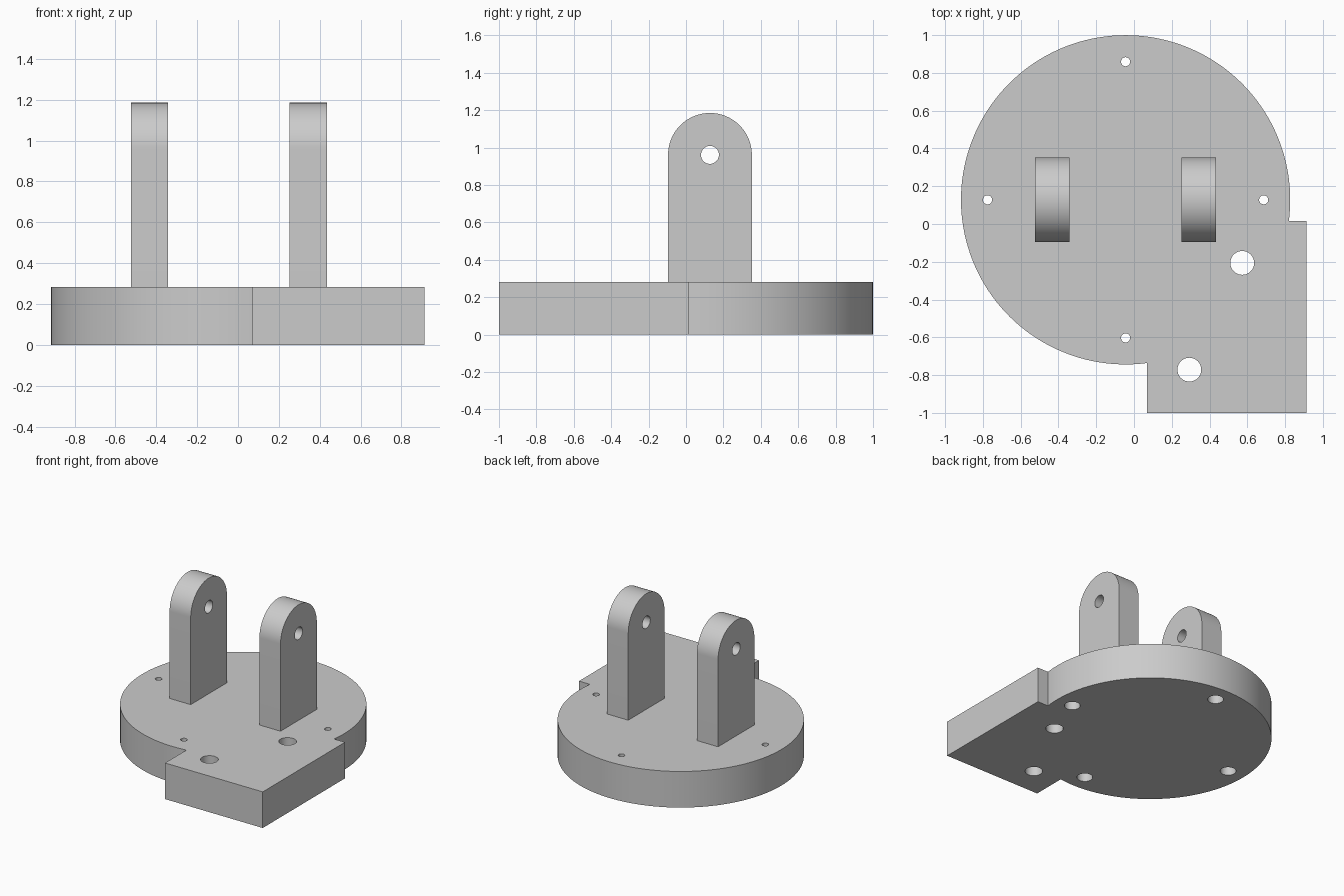
import bpy, bmesh
from math import pi, cos, sin, asin, acos
from mathutils import Matrix, Vector

if "Cube" in bpy.data.objects:
    bpy.data.objects.remove(bpy.data.objects["Cube"])

grey = bpy.data.materials.new("light grey")
grey.use_nodes = True
grey.diffuse_color = (0.6, 0.6, 0.6, 1)
grey.node_tree.nodes["Principled BSDF"].inputs["Base Color"].default_value = (0.6, 0.6, 0.6, 1)

CX, CY, R = -0.0445, 0.128, 0.8715   # disc centre and radius
BASE = 0.282                         # base thickness
EYE_Z, EYE_R = 0.961, 0.224          # lug eye height and rounding


def arc(cx, cy, r, start, end, steps):
    angles = [start + (end - start) * i / steps for i in range(steps + 1)]
    return [(cx + r * cos(a), cy + r * sin(a)) for a in angles]


def extrude_profile(name, points, vector, place):
    """Close a profile, place it in space and extrude it into a solid."""
    bm = bmesh.new()
    face = bm.faces.new([bm.verts.new(place(u, v)) for u, v in points])
    new = bmesh.ops.extrude_face_region(bm, geom=[face])["geom"]
    bmesh.ops.translate(bm, vec=Vector(vector),
                        verts=[g for g in new if isinstance(g, bmesh.types.BMVert)])
    bmesh.ops.recalc_face_normals(bm, faces=bm.faces)
    mesh = bpy.data.meshes.new(name)
    bm.to_mesh(mesh)
    bm.free()
    mesh.materials.append(grey)
    ob = bpy.data.objects.new(name, mesh)
    bpy.context.collection.objects.link(ob)
    return ob


def drill(ob, radius, start, end):
    """Cut a round hole from start to end."""
    start, end = Vector(start), Vector(end)
    axis = end - start
    bm = bmesh.new()
    turn = axis.to_track_quat("Z", "Y").to_matrix().to_4x4()
    bmesh.ops.create_cone(bm, cap_ends=True, segments=40, radius1=radius, radius2=radius,
                          depth=axis.length,
                          matrix=Matrix.Translation((start + end) / 2) @ turn)
    mesh = bpy.data.meshes.new("hole_cutter")
    bm.to_mesh(mesh)
    bm.free()
    mesh.materials.append(grey)
    cutter = bpy.data.objects.new("hole_cutter", mesh)
    cutter.hide_render = True
    bpy.context.collection.objects.link(cutter)
    mod = ob.modifiers.new("hole", "BOOLEAN")
    mod.operation, mod.solver, mod.object = "DIFFERENCE", "EXACT", cutter
    bpy.context.view_layer.objects.active = ob
    bpy.ops.object.modifier_apply(modifier=mod.name)
    bpy.data.objects.remove(cutter)


def smooth(ob):
    bpy.ops.object.select_all(action="DESELECT")
    ob.select_set(True)
    bpy.context.view_layer.objects.active = ob
    bpy.ops.object.shade_smooth_by_angle(angle=pi / 6)


# Base plate: round disc merged with a square corner block
left, right, front, back = 0.07, 0.914, -1.0, 0.015
outline = arc(CX, CY, R, asin((back - CY) / R), 2 * pi - acos((left - CX) / R), 120)
outline += [(left, front), (right, front), (right, back)]
base = extrude_profile("base_plate", outline, (0, 0, BASE), lambda u, v: (u, v, 0))

# Four screw holes around the disc, counterbored underneath
for i in range(4):
    x, y = CX + 0.731 * cos(i * pi / 2), CY + 0.731 * sin(i * pi / 2)
    drill(base, 0.024, (x, y, -0.1), (x, y, 0.4))
    drill(base, 0.057, (x, y, -0.1), (x, y, 0.17))

# Two large through holes by the corner block
for x, y in ((0.573, -0.206), (0.293, -0.771)):
    drill(base, 0.063, (x, y, -0.1), (x, y, 0.4))
smooth(base)

# Pair of upright lugs with round tops and a pin hole
for name, side in (("right_lug", -1), ("left_lug", 1)):
    x = CX + side * 0.388 - 0.091
    profile = [(CY - EYE_R, BASE), (CY + EYE_R, BASE)] + arc(CY, EYE_Z, EYE_R, 0, pi, 48)
    lug = extrude_profile(name, profile, (0.182, 0, 0), lambda u, v: (x, u, v))
    drill(lug, 0.048, (x - 0.1, CY, EYE_Z), (x + 0.3, CY, EYE_Z))
    smooth(lug)
